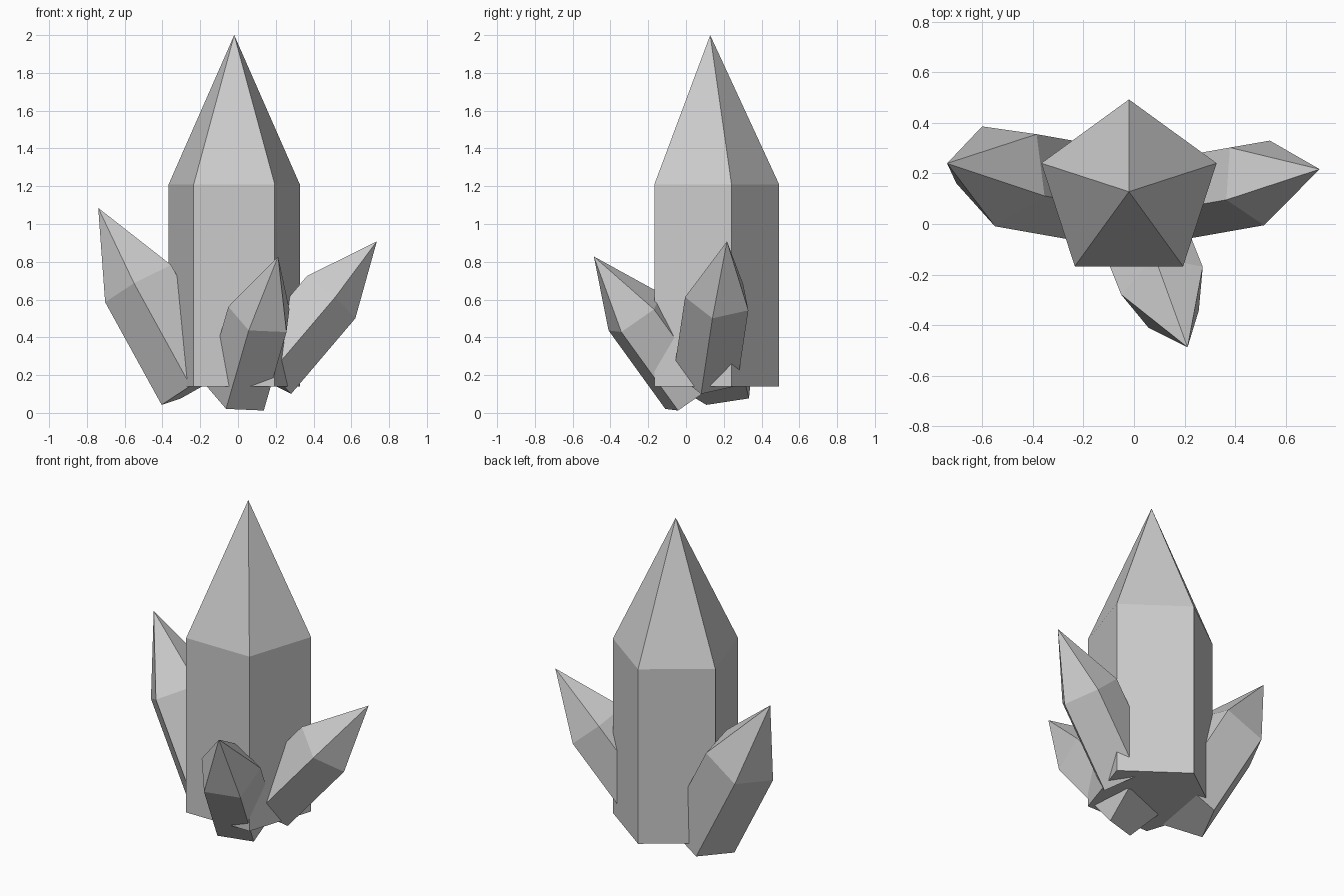
import bpy, bmesh
from math import pi, cos, sin
from mathutils import Vector

if "Cube" in bpy.data.objects:
    bpy.data.objects.remove(bpy.data.objects["Cube"])

RADIUS, SHAFT, TIP = 0.365, 1.07, 0.79   # proportions of a full-size crystal


def crystal(name, apex, axis, scale, corner):
    """Five-sided prism with a pointed tip; corner = direction of one edge."""
    apex, axis, corner = Vector(apex), Vector(axis).normalized(), Vector(corner)
    u = (corner - axis * corner.dot(axis)).normalized()
    v = axis.cross(u)
    bm = bmesh.new()

    def ring(distance):
        c = apex - axis * distance * scale
        return [bm.verts.new(c + RADIUS * scale * (u * cos(a) + v * sin(a)))
                for a in (2 * pi * i / 5 for i in range(5))]

    base, shoulder, top = ring(SHAFT + TIP), ring(TIP), bm.verts.new(apex)
    bm.faces.new(base[::-1])
    for i in range(5):
        j = (i + 1) % 5
        bm.faces.new((base[i], base[j], shoulder[j], shoulder[i]))
        bm.faces.new((shoulder[i], shoulder[j], top))
    bmesh.ops.recalc_face_normals(bm, faces=bm.faces)
    mesh = bpy.data.meshes.new(name)
    bm.to_mesh(mesh)
    bm.free()
    obj = bpy.data.objects.new(name, mesh)
    bpy.context.collection.objects.link(obj)
    return obj


# Upright main crystal
crystal("main_crystal", (-0.02, 0.128, 2.0), (0, 0, 1), 1.0, (0, 1, 0))
# Three smaller crystals leaning outwards around its foot
crystal("left_crystal", (-0.74, 0.24, 1.085), (-0.30, 0.053, 0.545), 0.582, (-0.03, -0.21, 0))
crystal("right_crystal", (0.735, 0.217, 0.908), (0.34, 0.06, 0.40), 0.494, (0.027, -0.181, -0.005))
crystal("front_crystal", (0.212, -0.488, 0.828), (0.12, -0.30, 0.415), 0.492, (-0.07, -0.141, -0.094))
